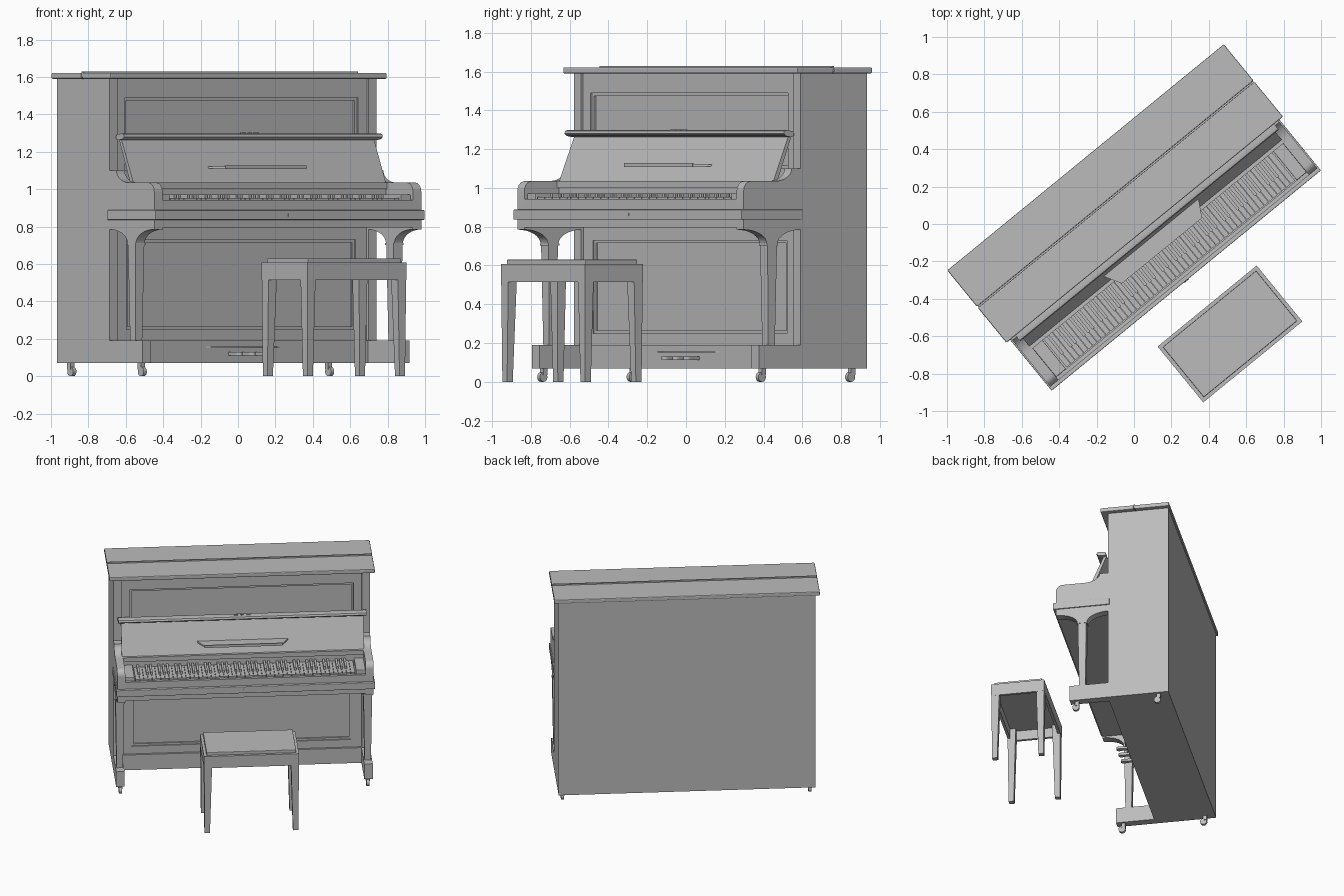
import bpy, bmesh, math
from mathutils import Matrix

cube = bpy.data.objects.get("Cube")
if cube:
    bpy.data.objects.remove(cube, do_unlink=True)

# Everything is built square to the axes, then turned into place
PLACE = Matrix.Rotation(math.radians(39.27), 4, 'Z') @ Matrix.Translation((0.025, 0, 0))

grey = bpy.data.materials.new("plain_grey")
grey.use_nodes = True
grey.diffuse_color = (0.5, 0.5, 0.5, 1)
grey.node_tree.nodes["Principled BSDF"].inputs["Base Color"].default_value = (0.5, 0.5, 0.5, 1)


def finish(name, bm, bevel=0, smooth=False):
    bmesh.ops.recalc_face_normals(bm, faces=bm.faces)
    mesh = bpy.data.meshes.new(name)
    bm.to_mesh(mesh)
    bm.free()
    mesh.transform(PLACE)
    mesh.materials.append(grey)
    obj = bpy.data.objects.new(name, mesh)
    bpy.context.collection.objects.link(obj)
    if bevel:
        mod = obj.modifiers.new("bevel", 'BEVEL')
        mod.width, mod.segments = bevel, 2
    if smooth:
        bpy.ops.object.select_all(action='DESELECT')
        obj.select_set(True)
        bpy.context.view_layer.objects.active = obj
        bpy.ops.object.shade_smooth_by_angle(angle=math.radians(35))
    return obj


def add_box(bm, x0, x1, y0, y1, z0, z1):
    m = Matrix.Translation(((x0 + x1) / 2, (y0 + y1) / 2, (z0 + z1) / 2))
    m = m @ Matrix.Diagonal((x1 - x0, y1 - y0, z1 - z0, 1))
    return bmesh.ops.create_cube(bm, size=1, matrix=m)["verts"]


def boxes(name, *specs, bevel=0):
    bm = bmesh.new()
    for s in specs:
        add_box(bm, *s)
    return finish(name, bm, bevel)


def prism(name, pts, a, b, axis='X', bevel=0, smooth=False):
    """Extrude a profile: (y, z) along X, or (x, y) along Z."""
    bm = bmesh.new()
    rows = []
    for t in (a, b):
        rows.append([bm.verts.new((t, p, q) if axis == 'X' else (p, q, t)) for p, q in pts])
    n = len(pts)
    for r in rows:
        bm.faces.new(r)
    for i in range(n):
        bm.faces.new((rows[0][i], rows[0][(i + 1) % n], rows[1][(i + 1) % n], rows[1][i]))
    return finish(name, bm, bevel, smooth)


def taper(name, x, y, z0, z1, bottom, top, shift=(0, 0)):
    """Square post, narrower at the foot, the foot moved by shift."""
    bm = bmesh.new()
    for v in add_box(bm, -.5, .5, -.5, .5, z0, z1):
        low = v.co.z < (z0 + z1) / 2
        w = bottom if low else top
        v.co.x = x + v.co.x * w + (shift[0] if low else 0)
        v.co.y = y + v.co.y * w + (shift[1] if low else 0)
    return finish(name, bm)


def frame(name, xo, xi, zo0, zi0, zi1, zo1, y0, y1):
    boxes(name, (-xo, -xi, y0, y1, zo0, zo1), (xi, xo, y0, y1, zo0, zo1),
          (-xi, xi, y0, y1, zo0, zi0), (-xi, xi, y0, y1, zi1, zo1))


def arc(cy, cz, ry, rz, a0, a1, n=8):
    return [(cy + ry * math.cos(math.radians(a0 + (a1 - a0) * i / n)),
             cz + rz * math.sin(math.radians(a0 + (a1 - a0) * i / n))) for i in range(n + 1)]


# Case, panels and mouldings
boxes("case_core", (-.865, .865, .025, .43, .07, 1.59))
frame("upper_frame", .865, .805, 1.0, 1.1, 1.49, 1.59, .0, .03)
frame("upper_moulding", .805, .79, 1.1, 1.115, 1.475, 1.49, .012, .03)
frame("lower_frame", .865, .79, .19, .25, .73, .80, .005, .03)
frame("lower_moulding", .79, .775, .25, .265, .715, .73, .014, .03)
boxes("bottom_rail", (-.865, .865, -.012, .03, .07, .19))

# Lid in two leaves with a long hinge
boxes("lid_front", (-.955, .955, -.06, .181, 1.59, 1.622), bevel=.006)
boxes("lid_back", (-.955, .955, .189, .44, 1.59, 1.622), bevel=.006)
boxes("lid_hinge", (-.95, .95, .18, .19, 1.6, 1.63))

# Keybed, key slip and name board
boxes("keybed", (-.93, .93, -.411, 0, .836, .888), bevel=.004)
boxes("keybed_underside", (-.922, .922, -.39, .01, .795, .836))
boxes("key_slip", (-.865, .865, -.39, -.37, .888, .942))
boxes("name_board", (-.865, .865, -.16, .01, .888, 1.0))
boxes("name_board_ledge", (-.865, .865, -.172, .01, 1.0, 1.035))
boxes("keybed_lock", (-.015, .015, -.415, -.40, .855, .87))

# Keys
W = 1.58 / 52
boxes("white_keys", *[(-.79 + i * W + .001, -.79 + (i + 1) * W - .001, -.365, -.16, .9, .952)
                      for i in range(52)])
boxes("black_keys", *[(-.79 + (i + 1) * W - .008, -.79 + (i + 1) * W + .008, -.295, -.16, .93, .972)
                      for i in range(51) if i % 7 in (0, 2, 3, 5, 6)])

# Open fallboard with rounded lip
prism("fallboard", [(-.152, 1.035), (-.05, 1.27), (-.03, 1.27), (-.125, 1.035)], -.872, .872)
prism("fallboard_lip", [(-.05, 1.262), (-.085, 1.268), (-.1, 1.28), (-.095, 1.294),
                        (-.08, 1.298), (-.035, 1.292), (-.03, 1.27)], -.893, .893, smooth=True)
boxes("fallboard_catches", (-.06, -.03, -.075, -.06, 1.29, 1.302),
      (-.01, .01, -.075, -.06, 1.29, 1.302), (.03, .06, -.075, -.06, 1.29, 1.302))

# Music ledge with a lattice of slots
prism("music_ledge", [(-.33, -.11), (-.28, -.2), (.28, -.2), (.33, -.11)], 1.11, 1.122, 'Z')
boxes("music_ledge_lip", (-.28, .28, -.205, -.198, 1.108, 1.128))

# Sides, arms, legs and casters, left and right
arm = ([(0, .888)] + [(-.39, .888)] + arc(-.34, .985, .05, .05, 180, 90)
       + arc(-.18, 1.1, .11, .065, 270, 360) + [(0, 1.1)])
bracket = (arc(-.39, .71, .155, .075, 90, 0) + arc(-.01, .71, .155, .075, 180, 90)
           + [(-.01, .796), (-.39, .796)])
for s, side in ((1, "left"), (-1, "right")):
    def span(a, b):
        return (min(s * a, s * b), max(s * a, s * b))
    boxes(side + "_side_panel", (*span(.865, .923), -.012, .43, .07, 1.59))
    prism(side + "_arm", arm, *span(.865, .922), smooth=True)
    boxes(side + "_key_block", (*span(.797, .865), -.37, -.16, .888, .972), bevel=.004)
    prism(side + "_leg_bracket", bracket, *span(.862, .922), smooth=True)
    boxes(side + "_leg_collar", (*span(.857, .925), -.236, -.164, .703, .713))
    taper(side + "_front_leg", s * .892, -.2, .19, .705, .046, .062)
    boxes(side + "_toe_block", (*span(.862, .923), -.29, .02, .07, .19))
    for y, end in ((-.24, "front"), (.355, "back")):
        bm = bmesh.new()
        add_box(bm, s * .89 - .014, s * .89 + .014, y - .014, y + .014, .035, .072)
        m = Matrix.Translation((s * .89, y - .01, .025)) @ Matrix.Rotation(math.pi / 2, 4, 'Y')
        bmesh.ops.create_cone(bm, cap_ends=True, segments=16, radius1=.025, radius2=.025,
                              depth=.022, matrix=m)
        finish(f"{side}_{end}_caster", bm, smooth=True)

# Pedals under a bowed ledge
prism("pedal_ledge", [(-.29, 0)] + [(x / 10 * .29, -.05 * (1 - (x / 10) ** 2)) for x in range(-9, 10)]
      + [(.29, 0)], .152, .158, 'Z')
for x, which in ((-.09, "right"), (0, "middle"), (.09, "left")):
    outline = [(x - .011, 0), (x - .014, -.06)] + arc(x, -.085, .019, .022, 180, 360) + [(x + .014, -.06), (x + .011, 0)]
    prism(which + "_pedal", outline, .112, .13, 'Z', smooth=True)

# Bench
BX, BY, CY = .342, .193, -.78
bx, by = BX - .02, BY - .02
boxes("bench_seat", (-bx, bx, CY - by, CY + by, .60, .63), bevel=.004)
boxes("bench_apron", (-BX, BX, CY - BY, CY - by, .515, .607), (-BX, BX, CY + by, CY + BY, .515, .607),
      (-BX, -bx, CY - by, CY + by, .515, .607), (bx, BX, CY - by, CY + by, .515, .607),
      (-bx, bx, CY - by, CY + by, .59, .607))
for sx, a in ((1, "left"), (-1, "right")):
    for sy, b in ((1, "back"), (-1, "front")):
        taper(f"bench_{b}_{a}_leg", sx * (BX - .03), CY + sy * (BY - .03), 0, .6, .038, .06,
              (sx * .006, sy * .006))
